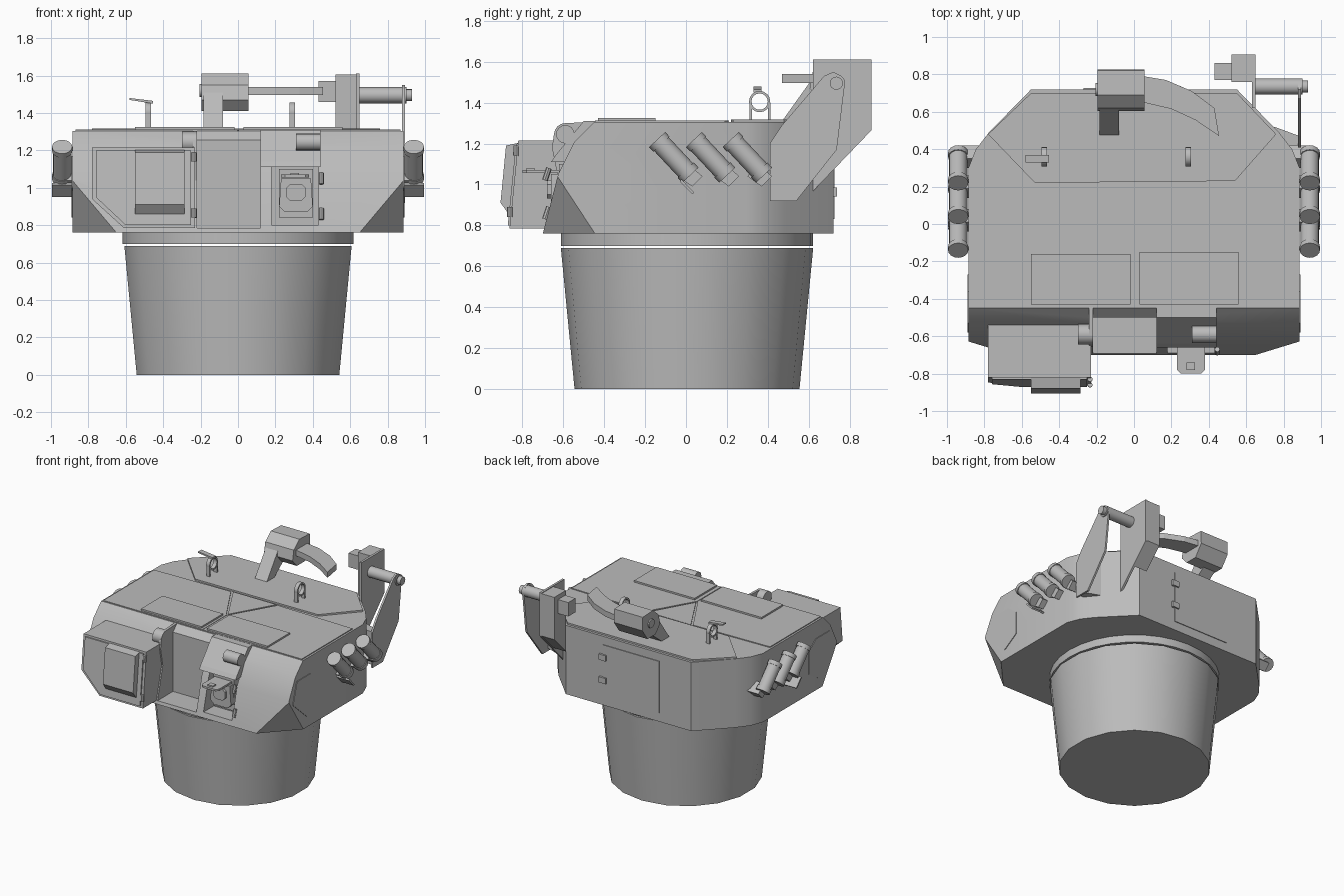
import bpy, bmesh, math
from mathutils import Vector

grey = bpy.data.materials.new("plain_grey")
grey.diffuse_color = (0.5, 0.5, 0.5, 1)


def finish(name, bm, smooth=False):
    bmesh.ops.recalc_face_normals(bm, faces=bm.faces[:])
    me = bpy.data.meshes.new(name)
    bm.to_mesh(me)
    bm.free()
    me.materials.append(grey)
    ob = bpy.data.objects.new(name, me)
    bpy.context.collection.objects.link(ob)
    if smooth:
        bpy.ops.object.select_all(action='DESELECT')
        ob.select_set(True)
        bpy.context.view_layer.objects.active = ob
        bpy.ops.object.shade_smooth_by_angle(angle=math.radians(35))
    return ob


def prism_bm(pts, axis, a, b):
    """Extrude a 2D outline along an axis: x takes (y,z), y takes (x,z), z takes (x,y)."""
    place = {'x': lambda p, t: (t, p[0], p[1]),
             'y': lambda p, t: (p[0], t, p[1]),
             'z': lambda p, t: (p[0], p[1], t)}[axis]
    bm = bmesh.new()
    lo = [bm.verts.new(place(p, a)) for p in pts]
    hi = [bm.verts.new(place(p, b)) for p in pts]
    bm.faces.new(lo)
    bm.faces.new(hi)
    n = len(pts)
    for i in range(n):
        j = (i + 1) % n
        bm.faces.new((lo[i], lo[j], hi[j], hi[i]))
    return bm


def prism(name, pts, axis, a, b):
    return finish(name, prism_bm(pts, axis, a, b))


def box(name, x0, x1, y0, y1, z0, z1):
    return prism(name, [(x0, y0), (x1, y0), (x1, y1), (x0, y1)], 'z', z0, z1)


def cyl(name, p0, p1, r0, r1=None, n=16):
    p0, p1 = Vector(p0), Vector(p1)
    d = p1 - p0
    bm = bmesh.new()
    bmesh.ops.create_cone(bm, cap_ends=True, segments=n, radius1=r0,
                          radius2=r0 if r1 is None else r1, depth=d.length)
    q = d.to_track_quat('Z', 'Y')
    for v in bm.verts:
        v.co = q @ v.co + (p0 + p1) / 2
    return finish(name, bm, True)


def slice_off(bm, co, no):
    bmesh.ops.bisect_plane(bm, geom=bm.verts[:] + bm.edges[:] + bm.faces[:],
                           plane_co=co, plane_no=no, clear_outer=True)
    bmesh.ops.holes_fill(bm, edges=[e for e in bm.edges if e.is_boundary], sides=0)


def cut(ob, cutter):
    m = ob.modifiers.new("cut", 'BOOLEAN')
    m.operation, m.object, m.solver = 'DIFFERENCE', cutter, 'EXACT'
    bpy.ops.object.select_all(action='DESELECT')
    ob.select_set(True)
    bpy.context.view_layer.objects.active = ob
    bpy.ops.object.modifier_apply(modifier=m.name)
    bpy.data.objects.remove(cutter)


# Basket and ring under the turret
cyl("turret_basket", (0, 0.005, 0), (0, 0.005, 0.69), 0.55, 0.617, 18)
cyl("turret_ring", (0, 0.005, 0.70), (0, 0.005, 0.77), 0.617, None, 32)

# Hull: side profile, rounded rear corners, chamfered lower front corners
bm = prism_bm([(-0.70, 0.76), (0.72, 0.76), (0.72, 1.305), (-0.45, 1.305),
               (-0.545, 1.21), (-0.625, 1.05)], 'x', -0.885, 0.885)
corner = [(0.885, 0.30), (0.845, 0.40), (0.775, 0.49), (0.55, 0.72)]
for s in (1, -1):
    for (xa, ya), (xb, yb) in zip(corner, corner[1:]):
        slice_off(bm, (s * xa, ya, 1), Vector((s * (yb - ya), xa - xb, 0)).normalized())
    a = Vector((0.65, -0.70, 0.76))
    n = (Vector((0.89, -0.44, 0.76)) - a).cross(Vector((0.89, -0.63, 1.05)) - a).normalized()
    if n.x < 0:
        n = -n
    slice_off(bm, (s * a.x, a.y, a.z), (s * n.x, n.y, n.z))
hull = finish("hull", bm, True)
cut(hull, box("recess_cutter", -0.22, 0.12, -1, -0.50, 0.785, 1.5))
cut(hull, box("sight_cutter", 0.18, 0.43, -1, -0.56, 0.80, 1.12))

# Roof plates
prism("rear_roof_plate", [(-0.78, 0.48), (-0.55, 0.70), (0.55, 0.70), (0.76, 0.48),
                          (0.54, 0.23), (-0.53, 0.22)], 'z', 1.30, 1.318)
for s in (1, -1):
    prism("front_roof_plate", [(s * 0.87, -0.445), (s * 0.002, -0.445), (s * 0.002, -0.145),
                               (s * 0.205, 0.205), (s * 0.87, 0.19)], 'z', 1.30, 1.312)
prism("roof_wedge", [(-0.19, 0.21), (0.19, 0.21), (0, -0.125)], 'z', 1.30, 1.312)
box("left_hatch", -0.55, -0.02, -0.43, -0.16, 1.30, 1.325)
box("right_hatch", 0.03, 0.56, -0.43, -0.15, 1.30, 1.325)

# Front left bin, leaning with the hull front
bm = prism_bm([(-0.78, 1.215), (-0.23, 1.215), (-0.23, 0.785), (-0.61, 0.785), (-0.78, 0.94)],
              'y', -0.82, -0.53)
for v in bm.verts:
    v.co.y -= (1.215 - v.co.z) * 0.1
finish("front_bin", bm)
bm = prism_bm([(-0.76, 1.20), (-0.25, 1.20), (-0.25, 0.80), (-0.60, 0.80), (-0.76, 0.95)],
              'y', -0.83, -0.81)
for v in bm.verts:
    v.co.y -= (1.215 - v.co.z) * 0.1
finish("bin_door", bm)
prism("bin_door_bulge", [(-0.81, 1.205), (-0.88, 1.19), (-0.907, 0.91), (-0.87, 0.86), (-0.84, 0.86)],
      'x', -0.55, -0.285)
for z in (0.84, 1.14):
    cyl("bin_hinge", (-0.235, -0.825 - (1.2 - z) * 0.1, z), (-0.235, -0.83 - (1.14 - z) * 0.1, z + 0.05), 0.014, None, 8)
cyl("left_roll_hinge", (-0.30, -0.59, 1.245), (-0.22, -0.59, 1.245), 0.055)
prism("recess_cheek", [(-0.45, 1.305), (-0.59, 1.30), (-0.645, 1.25), (-0.655, 1.18), (-0.62, 1.0),
                       (-0.5, 1.0)], 'x', -0.24, -0.22)

# Front right sight housing with its open lid
prism("sight_housing", [(-0.44, 1.31), (-0.50, 1.31), (-0.64, 1.14), (-0.66, 1.11), (-0.45, 1.11)],
      'x', 0.12, 0.44)
cyl("sight_roll_hinge", (0.31, -0.59, 1.245), (0.44, -0.59, 1.245), 0.045)
box("sight_body", 0.22, 0.40, -0.62, -0.54, 0.84, 1.10)
prism("sight_hood", [(0.22, 0.90), (0.25, 0.87), (0.37, 0.87), (0.40, 0.90), (0.39, 1.05), (0.23, 1.05)],
      'y', -0.66, -0.60)
prism("sight_lens", [(0.26, 0.95), (0.28, 0.93), (0.34, 0.93), (0.36, 0.95), (0.36, 1.0), (0.34, 1.02),
                     (0.28, 1.02), (0.26, 1.0)], 'y', -0.68, -0.65)
prism("sight_lid", [(0.23, -0.62), (0.23, -0.78), (0.25, -0.80), (0.36, -0.80), (0.38, -0.78), (0.38, -0.62)],
      'z', 1.055, 1.07)
box("lid_latch", 0.28, 0.325, -0.78, -0.74, 1.07, 1.08)
for z in (0.83, 1.02):
    cyl("sight_hinge", (0.445, -0.69, z), (0.445, -0.67, z + 0.06), 0.014, None, 8)

# Smoke tubes and side plates on both flanks
ax = Vector((0, 0.147, -0.157))
for s in (1, -1):
    for i in range(3):
        top = Vector((s * 0.94, -0.137 + 0.18 * i, 1.215))
        u = ax.normalized()
        cyl("smoke_tube", top, top + ax, 0.049)
        cyl("smoke_tube_cap", top - u * 0.006, top + u * 0.025, 0.054)
        cyl("smoke_tube_foot", top + ax * 0.92, top + ax * 1.08, 0.054)
        y = 0.01 + 0.18 * i
        if i == 2:
            y -= 0.02
        prism("tube_bracket", [(y - 0.05, 1.04), (y + 0.0, 1.10), (y + 0.07, 1.04), (y + 0.02, 0.99)],
              'x', s * 0.80, s * 0.93)
    prism("tube_splash_plate", [(-0.03, 1.015), (-0.022, 1.025), (0.04, 0.96), (0.032, 0.952)],
          'x', s * 0.87, s * 0.995)
    prism("flank_plate", [(-0.58, 1.0), (-0.53, 1.17), (-0.36, 1.17), (-0.27, 1.10), (-0.27, 0.92),
                          (-0.40, 0.84)], 'x', s * 0.88, s * 0.89)

# Rear right cradle: outer arm, inner plate, counterweight and cross tube
prism("cradle_outer_arm", [(0.41, 1.20), (0.41, 0.92), (0.54, 0.92), (0.737, 1.17), (0.775, 1.48),
                           (0.76, 1.53), (0.72, 1.55), (0.675, 1.53), (0.47, 1.29)], 'x', 0.878, 0.893)
prism("cradle_foot", [(0.70, 0.42), (0.885, 0.42), (0.885, 0.47), (0.75, 0.52)], 'z', 0.94, 1.20)
prism("cradle_inner_plate", [(0.62, 0.966), (0.907, 1.265), (0.907, 1.61), (0.62, 1.61)],
      'x', 0.632, 0.65)
prism("cradle_block", [(0.76, 1.605), (0.907, 1.605), (0.907, 1.27), (0.76, 1.12)], 'x', 0.52, 0.64)
box("cradle_side_box", 0.43, 0.53, 0.77, 0.86, 1.46, 1.57)
cyl("cradle_tube", (0.64, 0.735, 1.495), (0.90, 0.735, 1.495), 0.043)
cyl("cradle_tube_end", (0.89, 0.735, 1.495), (0.93, 0.735, 1.495), 0.032)

# Roof feeder: six-sided drum on a leaning post with a curved chute
prism("feeder_drum", [(0.605, 1.47), (0.62, 1.55), (0.69, 1.61), (0.82, 1.605), (0.825, 1.50),
                      (0.76, 1.41), (0.66, 1.41)], 'x', -0.195, 0.055)
cyl("drum_socket", (-0.205, 0.72, 1.52), (-0.19, 0.72, 1.52), 0.035)
prism("feeder_post", [(0.47, 1.31), (0.56, 1.31), (0.74, 1.45), (0.70, 1.54), (0.62, 1.52)],
      'x', -0.185, -0.08)
prism("feeder_chute", [(0.05, 0.79), (0.17, 0.77), (0.31, 0.71), (0.43, 0.62), (0.455, 0.47),
                       (0.33, 0.555), (0.20, 0.615), (0.05, 0.65)], 'z', 1.495, 1.54)

# Ring sights on the roof
for x in (-0.48, 0.29):
    bm = bmesh.new()
    loops = []
    for k in range(16):
        t = math.tau * k / 16
        loops.append([bm.verts.new((x + dx, 0.36 + r * math.cos(t), 1.405 + r * math.sin(t)))
                      for dx, r in ((-0.015, 0.04), (0.015, 0.04), (0.015, 0.052), (-0.015, 0.052))])
    for k in range(16):
        p, q = loops[k], loops[(k + 1) % 16]
        for j in range(4):
            bm.faces.new((p[j], p[(j + 1) % 4], q[(j + 1) % 4], q[j]))
    finish("ring_sight", bm, True)
    for y in (0.31, 0.40):
        box("ring_sight_leg", x - 0.015, x + 0.015, y, y + 0.012, 1.30, 1.40)
prism("sight_lever", [(-0.58, 1.48), (-0.455, 1.465), (-0.455, 1.45), (-0.58, 1.47)], 'y', 0.33, 0.37)

# Rear door with hinges
box("rear_door", -0.27, 0.22, 0.71, 0.726, 0.83, 1.24)
for z in (0.94, 1.12):
    box("rear_hinge", 0.19, 0.25, 0.71, 0.738, z, z + 0.045)
